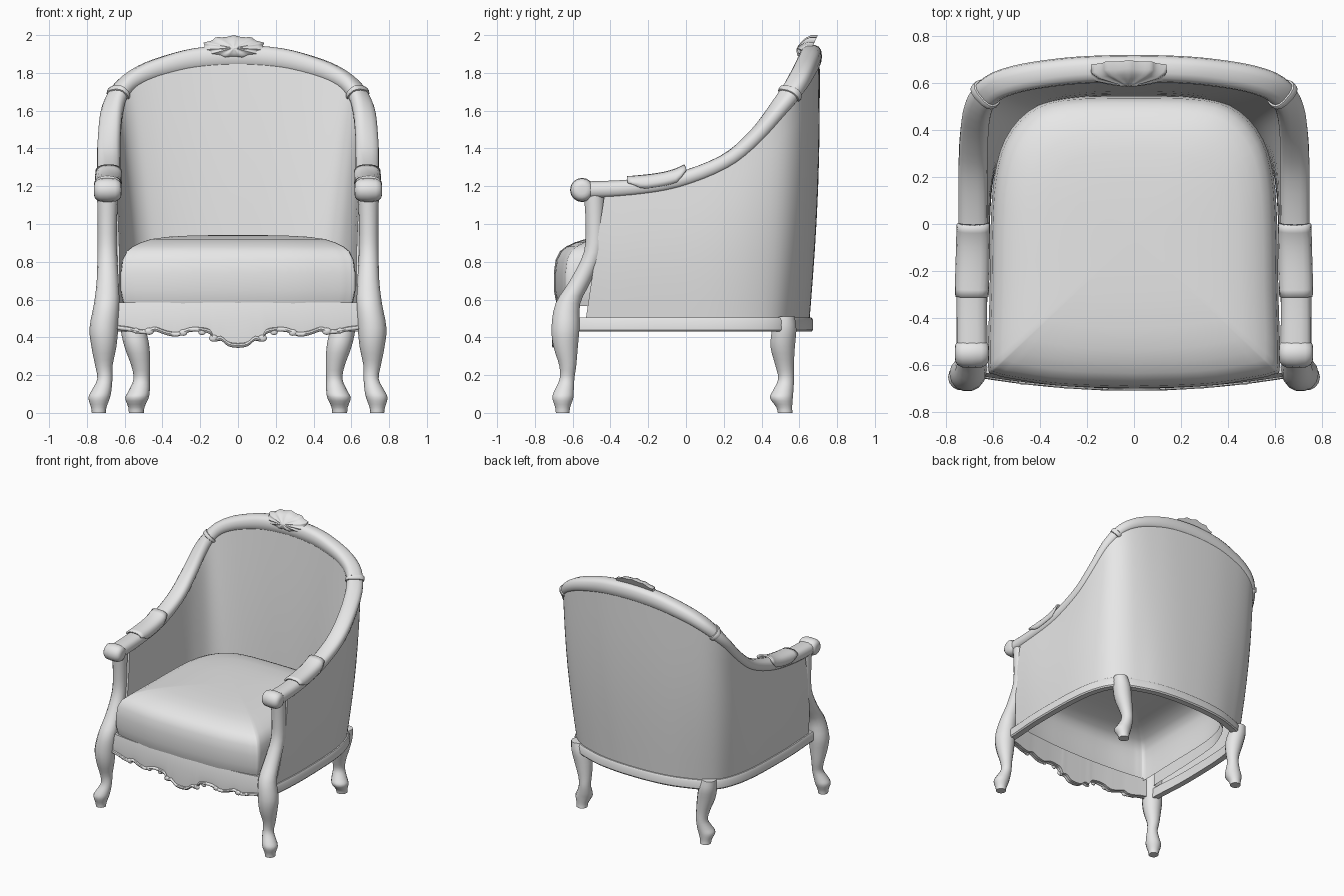
import bpy, bmesh, math
from mathutils import Vector as V

if "Cube" in bpy.data.objects:
    bpy.data.objects.remove(bpy.data.objects["Cube"])

grey = bpy.data.materials.new("warm_grey")
grey.diffuse_color = (0.8, 0.8, 0.8, 1)
grey.use_nodes = True
grey.node_tree.nodes["Principled BSDF"].inputs["Base Color"].default_value = grey.diffuse_color


def finish(name, bm, angle=45):
    bmesh.ops.remove_doubles(bm, verts=bm.verts, dist=0.0005)
    bmesh.ops.recalc_face_normals(bm, faces=bm.faces)
    me = bpy.data.meshes.new(name)
    bm.to_mesh(me)
    bm.free()
    me.materials.append(grey)
    ob = bpy.data.objects.new(name, me)
    bpy.context.collection.objects.link(ob)
    bpy.ops.object.select_all(action='DESELECT')
    ob.select_set(True)
    bpy.context.view_layer.objects.active = ob
    bpy.ops.object.shade_smooth_by_angle(angle=math.radians(angle))
    return ob


def loft(name, rings, closed=True, caps=(True, True), angle=45):
    """Skin a list of equally long rings."""
    bm = bmesh.new()
    rows = [[bm.verts.new(p) for p in r] for r in rings]
    n = len(rows[0])
    for a, b in zip(rows, rows[1:]):
        for i in range(n if closed else n - 1):
            j = (i + 1) % n
            bm.faces.new((a[i], a[j], b[j], b[i]))
    for row, wanted in ((rows[0], caps[0]), (rows[-1], caps[1])):
        if wanted:
            bm.faces.new(row)
    return finish(name, bm, angle)


def spline(pts, t):
    """Catmull-Rom point at parameter t (0 .. len-1)."""
    pts = [V(p) for p in pts]
    i = min(int(t), len(pts) - 2)
    f = t - i
    b, c = pts[i], pts[i + 1]
    a = pts[i - 1] if i else b * 2 - c
    d = pts[i + 2] if i + 2 < len(pts) else c * 2 - b
    return 0.5 * (2 * b + (c - a) * f + (2 * a - 5 * b + 4 * c - d) * f ** 2
                  + (3 * b - a - 3 * c + d) * f ** 3)


def mirror_path(half):
    return half + [(-p[0],) + tuple(p[1:]) for p in reversed(half[:-1])]


# Plan curves, arm front to middle of the back, mirrored to a full U
RAIL = mirror_path([(.69, -.56, 1.178), (.69, -.3, 1.19), (.685, -.05, 1.228), (.685, .2, 1.325),
                    (.682, .36, 1.455), (.662, .497, 1.62), (.605, .575, 1.725), (.5, .617, 1.795),
                    (.35, .643, 1.845), (.2, .657, 1.875), (0, .662, 1.887)])
BASE = mirror_path([(.70, -.53, .5), (.715, -.3, .5), (.715, -.05, .5), (.705, .18, .5),
                    (.675, .35, .5), (.62, .475, .5), (.53, .55, .5), (.42, .595, .5),
                    (.3, .63, .5), (.15, .65, .5), (0, .655, .5)])
INNER = mirror_path([(.635, -.53, .5), (.63, -.3, .5), (.62, -.05, .5), (.60, .18, .5),
                     (.56, .31, .5), (.51, .41, .5), (.44, .475, .5), (.35, .51, .5),
                     (.25, .53, .5), (.12, .54, .5), (0, .54, .5)])
END = len(RAIL) - 1


def rail_frame(t):
    p = spline(RAIL, t)
    tan = (spline(RAIL, min(t + .05, END)) - spline(RAIL, max(t - .05, 0))).normalized()
    bt = spline(BASE, min(t + .05, END)) - spline(BASE, max(t - .05, 0))
    out = V((bt.y, -bt.x, 0))
    out = (out - tan * out.dot(tan)).normalized()
    up = out.cross(tan)
    if up.z < 0:
        up = -up
    return p, out, up


def rail_ring(t, grow=1.0, n=14, a0=0.0, a1=2 * math.pi, lift=0.0):
    p, out, up = rail_frame(t)
    s = math.sin(math.pi * t / END)
    w, h = .066 - .008 * s, .047 + .015 * s ** 3 - .012 * math.sin(2 * math.pi * t / END) ** 2
    full = a1 - a0 > 6.2
    ring = []
    for k in range(n):
        a = a0 + (a1 - a0) * k / (n if full else n - 1)
        c, q = math.cos(a), math.sin(a)
        c = math.copysign(abs(c) ** .75, c)
        q = math.copysign(abs(q) ** .75, q)
        ring.append(p + out * w * grow * c + up * (h * grow * q + lift))
    return ring


# Carved top rail running over arms and back
steps = END * 4
loft("top_rail", [rail_ring(i / 4) for i in range(steps + 1)])

# Upholstered shell: inner face, hidden top, outer face, open underneath
cols = []
for i in range(steps + 1):
    t = i / 4
    p, out, up = rail_frame(t)
    flat = V((out.x, out.y, 0)).normalized()
    bo, bi = spline(BASE, t), spline(INNER, t)
    if t < 1 or t > END - 1:     # front edge is tucked behind the arm post
        f = min(t, END - t)
        p.y += .13 * (1 - f)
    to, ti = p + flat * .046 - up * .01, p - flat * .046 - up * .01
    col = []
    for k in range(9):
        f = k / 8
        col.append(bi.lerp(ti, f) - flat * .012 * math.sin(math.pi * f))
    for k in range(9):
        f = 1 - k / 8
        col.append(bo.lerp(to, f) + flat * .018 * math.sin(math.pi * f))
    cols.append(col)
loft("upholstered_shell", cols, closed=False, angle=50)

# Lower frame under the shell
rings = []
for i in range(-1, steps + 2):
    t = min(max(i / 4, 0), END)
    b = spline(BASE, t)
    d = spline(BASE, min(t + .05, END)) - spline(BASE, max(t - .05, 0))
    out = V((d.y, -d.x, 0)).normalized()
    if i < 0 or i > steps:       # run on into the front leg
        b.y -= .06
    rings.append([b + out * o + V((0, 0, z)) for o, z in
                  ((-.035, .005), (.01, .005), (.018, -.01), (.018, -.06), (.01, -.07), (-.035, -.07))])
loft("lower_frame", rings, angle=35)

# Seat cushion: one rounded outline, stacked and domed, open underneath
SEAT = mirror_path([(0, -.70), (.3, -.69), (.5, -.662), (.595, -.64), (.622, -.6), (.615, -.3),
                    (.61, 0), (.595, .2), (.55, .36), (.45, .48), (.3, .535), (0, .545)])[:-1]
LAYERS = ((.97, .565), (.985, .60), (1, .65), (1, .74), (.985, .81), (.95, .855), (.90, .88),
          (.83, .902), (.74, .92), (.6, .932), (.4, .939), (.2, .941), (.03, .942))
outline = [spline(SEAT + [SEAT[0]], i / 3) for i in range(len(SEAT) * 3)]
loft("seat_cushion", [[(p.x * s, -.06 + (p.y + .06) * s, z) for p in outline] for s, z in LAYERS],
     caps=(False, True), angle=60)


# Curved legs as round lofts: (x, y, z, radius)
def leg(name, pts, side):
    rings = []
    for i in range((len(pts) - 1) * 3 + 1):
        x, y, z, r = spline([V(p) for p in pts], i / 3)
        rings.append([(side * (x + r * math.cos(a)), y + r * math.sin(a), max(z, 0))
                      for a in (2 * math.pi * k / 14 for k in range(14))])
    loft(name, rings)


FRONT = [(.69, -.485, 1.15, .056), (.692, -.482, 1.0, .051), (.692, -.49, .85, .052),
         (.69, -.558, .70, .058), (.695, -.625, .58, .067), (.71, -.638, .45, .076),
         (.71, -.637, .35, .066), (.71, -.626, .25, .046), (.705, -.63, .18, .040),
         (.722, -.645, .12, .052), (.735, -.652, .08, .057), (.737, -.653, .03, .041),
         (.737, -.653, 0, .037)]
REAR = [(.57, .525, .51, .052), (.555, .52, .44, .066), (.535, .512, .35, .066),
        (.515, .522, .25, .05), (.51, .53, .18, .043), (.522, .515, .12, .055),
        (.535, .505, .08, .062), (.538, .52, .03, .043), (.538, .525, 0, .04)]

for side, tag in ((1, "right"), (-1, "left")):
    leg("front_leg_and_post_" + tag, FRONT, side)
    leg("rear_leg_" + tag, REAR, side)
    # Rolled arm end
    prof = ((-.073, .022), (-.07, .038), (-.06, .052), (-.04, .061), (0, .064), (.04, .061),
            (.06, .052), (.07, .038), (.073, .022))
    loft("arm_scroll_" + tag,
         [[(side * .69 + dx, -.55 + r * math.cos(a), 1.18 + r * math.sin(a))
           for a in (2 * math.pi * k / 16 for k in range(16))] for dx, r in prof])
    # Saddle-like arm pad with curled ends
    pad = []
    for k in range(11):
        f = k / 10
        t = .97 + 1.28 * f
        t = t if side > 0 else END - t
        lift = .010 + .012 * f ** 6
        spread = .3 - .65 * min(1, 4 * f, 5 * (1 - f))
        pad.append(rail_ring(t, 1.04, 11, spread, math.pi - spread, lift))
    ob = loft("arm_pad_" + tag, pad, closed=False, caps=(False, False))
    mod = ob.modifiers.new("thickness", 'SOLIDIFY')
    mod.thickness, mod.offset = .012, 0
    # Collar around the rail
    tc = 5.62 if side > 0 else END - 5.62
    loft("rail_collar_" + tag,
         [rail_ring(tc + d, g) for d, g in ((-.12, 1), (-.10, 1.13), (-.04, 1.18), (.04, 1.18),
                                           (.10, 1.13), (.12, 1))])

# Scalloped front apron
EDGE = [(0, .352), (.05, .36), (.09, .39), (.125, .385), (.15, .425), (.2, .437), (.26, .435),
        (.32, .412), (.38, .42), (.44, .44), (.48, .425), (.53, .428), (.58, .44), (.66, .45)]
edge = [spline(EDGE, i / 3) for i in range((len(EDGE) - 1) * 3 + 1)]
edge = [(-p.x, p.y) for p in reversed(edge[1:])] + [tuple(p) for p in edge]


def apron_y(x):
    return -.642 - .055 * (1 - (x / .66) ** 2)


loft("front_apron", [[(x, apron_y(x) + .03, zb), (x, apron_y(x), zb), (x, apron_y(x) - .004, .5),
                      (x, apron_y(x) + .012, .585), (x, apron_y(x) + .04, .585)]
                     for x, zb in edge], angle=40)

# Carved bead along the scalloped edge
loft("apron_bead", [[(x, apron_y(x) - .001 + .012 * math.cos(a), zb + .004 + .012 * math.sin(a))
                     for a in (math.pi * k / 4 for k in range(8))] for x, zb in edge])

# Small scrolls on the apron
bm = bmesh.new()
for x, z, r in ((.13, .395, .018), (.19, .427, .015), (.29, .425, .017), (.47, .432, .019), (.54, .435, .014)):
    for s in (1, -1):
        g = bmesh.ops.create_uvsphere(bm, u_segments=12, v_segments=8, radius=r)
        for v in g['verts']:
            v.co = V((s * x + v.co.x * 1.3, apron_y(x) - .004 + v.co.y * .6, z + v.co.z))
finish("apron_scrolls", bm)

# Shell crest: scalloped dome leaning back over the top rail
crest = []
for s, bulge in ((1, .035), (1, .0), (.8, -.022), (.5, -.034), (.25, -.042), (.03, -.045)):
    ring = []
    for k in range(72):
        a = 2 * math.pi * k / 72
        wave = abs(math.sin(5.5 * (a - math.pi / 2)))
        lobe = (1 - .12 * wave * s) * s
        dx, dz = .178 * math.cos(a) * lobe, math.sin(a) * lobe * (.068 if math.sin(a) > 0 else .055)
        groove = .022 * wave * s * (1 - s)
        ring.append((-.022 + dx, .632 + dz * .45 + bulge + groove, 1.932 + dz))
    crest.append(ring)
loft("crest_carving", crest, angle=60)
